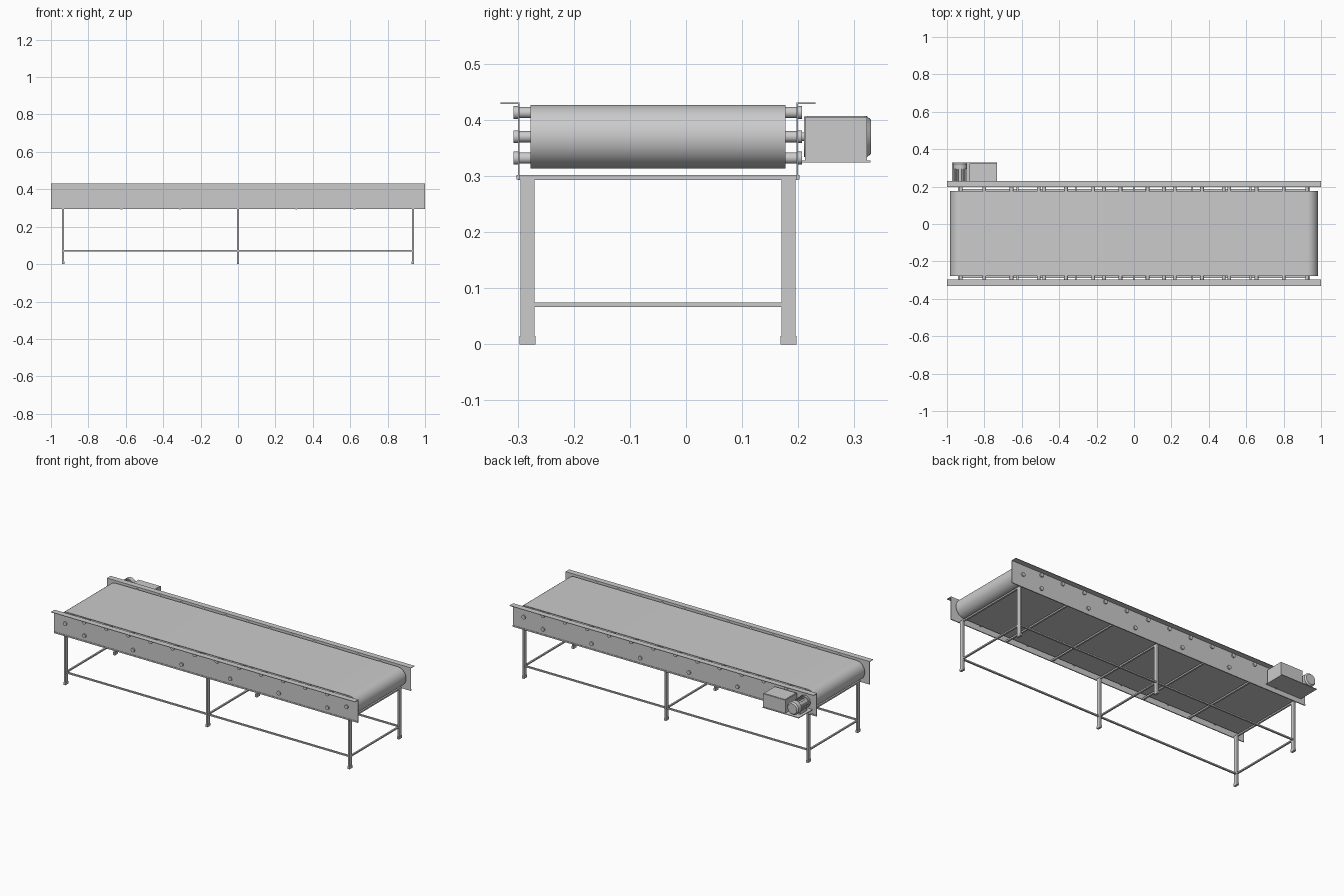
import bpy, bmesh, math
from mathutils import Matrix

if "Cube" in bpy.data.objects:
    bpy.data.objects.remove(bpy.data.objects["Cube"])

YC = -0.05            # centre line of the conveyor bed
ZC = 0.37             # drum axis height


def finish(name, bm, smooth=False):
    bmesh.ops.recalc_face_normals(bm, faces=bm.faces)
    me = bpy.data.meshes.new(name)
    bm.to_mesh(me)
    bm.free()
    ob = bpy.data.objects.new(name, me)
    bpy.context.collection.objects.link(ob)
    if smooth:
        bpy.context.view_layer.objects.active = ob
        ob.select_set(True)
        bpy.ops.object.shade_smooth_by_angle(angle=math.radians(35))
        ob.select_set(False)
    return ob


def box(name, x0, x1, y0, y1, z0, z1, bevel=0):
    bm = bmesh.new()
    bmesh.ops.create_cube(bm, size=1)
    bmesh.ops.scale(bm, vec=(x1 - x0, y1 - y0, z1 - z0), verts=bm.verts)
    bmesh.ops.translate(bm, vec=((x0 + x1) / 2, (y0 + y1) / 2, (z0 + z1) / 2), verts=bm.verts)
    if bevel:
        bmesh.ops.bevel(bm, geom=bm.edges[:], offset=bevel, segments=2, affect='EDGES', profile=0.5)
    return finish(name, bm)


def rod(name, x, z, steps, segs=24):
    """Stack of y-axis cylinders: (y0, y1, r0, r1)."""
    bm = bmesh.new()
    for y0, y1, r0, r1 in steps:
        m = Matrix.Translation((x, (y0 + y1) / 2, z)) @ Matrix.Rotation(-math.pi / 2, 4, 'X')
        bmesh.ops.create_cone(bm, cap_ends=True, segments=segs, radius1=r0, radius2=r1,
                              depth=y1 - y0, matrix=m)
    return finish(name, bm, True)


def extrude_profile(name, pts, x0, x1):
    """Extrude a closed (y, z) profile along x."""
    bm = bmesh.new()
    f = bm.faces.new([bm.verts.new((x0, y, z)) for y, z in pts])
    g = bmesh.ops.extrude_face_region(bm, geom=[f])
    bmesh.ops.translate(bm, vec=(x1 - x0, 0, 0),
                        verts=[v for v in g['geom'] if isinstance(v, bmesh.types.BMVert)])
    return finish(name, bm)


# belt: closed loop with thickness
def loop(r, n=24):
    pts = []
    for cx, a0 in ((0.926, -math.pi / 2), (-0.926, math.pi / 2)):
        for i in range(n + 1):
            a = a0 + math.pi * i / n
            pts.append((cx + r * math.cos(a), ZC + r * math.sin(a)))
    return pts


bm = bmesh.new()
rings = [[bm.verts.new((x, y, z)) for x, z in loop(r)]
         for r, y in ((0.057, -0.277), (0.057, 0.177), (0.053, 0.177), (0.053, -0.277))]
for k in range(4):
    a, b = rings[k], rings[(k + 1) % 4]
    for i in range(len(a)):
        j = (i + 1) % len(a)
        bm.faces.new((a[i], a[j], b[j], b[i]))
finish("belt", bm, True)


# rollers and end drums, with shaft ends poking through the side panels
def roller(name, x, z, r):
    rod(name, x, z, [(YC - 0.257, YC - 0.249, 0.0115, 0.0115), (YC - 0.249, YC + 0.249, 0.01, 0.01),
                     (YC + 0.249, YC + 0.257, 0.0115, 0.0115), (YC - 0.225, YC + 0.225, r, r)])


for s, n in ((-1, "drive_drum"), (1, "tail_drum")):
    roller(n, s * 0.926, ZC, 0.0525)
for i in range(12):
    roller(f"carry_roller_{i}", -0.8 + i * 1.6 / 11, 0.413, 0.0099)
for i in range(6):
    roller(f"return_roller_{i}", -0.8 + i * 0.32, 0.332, 0.0145)

# side panels with outward top flange
for s, n in ((-1, "front"), (1, "back")):
    prof = [(0.2465, 0.295), (0.2495, 0.295), (0.2495, 0.428), (0.2805, 0.428),
            (0.2805, 0.431), (0.2465, 0.431)]
    extrude_profile(f"{n}_side_panel", [(YC + s * y, z) for y, z in prof], -1, 1)
    ya, yb = sorted((YC + s * 0.2465, YC + s * 0.252))
    box(f"{n}_bottom_lip", -1, 1, ya, yb, 0.294, 0.302)

# bed cross bars
for i in range(7):
    x = -0.935 + i * 0.935 / 3
    box(f"bed_cross_bar_{i}", x - 0.005, x + 0.005, YC - 0.249, YC + 0.249, 0.293, 0.302)

# legs, feet and stretchers
for s, n in ((-1, "front"), (1, "back")):
    ya, yb = sorted((YC + s * 0.22, YC + s * 0.245))
    yc = (ya + yb) / 2
    for i, x in enumerate((-0.935, 0, 0.935)):
        box(f"{n}_leg_{i}", x - 0.005, x + 0.005, ya, yb, 0.004, 0.296)
        box(f"{n}_foot_{i}", x - 0.0065, x + 0.0065, ya - 0.0015, yb + 0.0015, 0, 0.015)
    box(f"{n}_stretcher", -0.935, 0.935, yc - 0.005, yc + 0.005, 0.067, 0.075)
for i, x in enumerate((-0.935, 0, 0.935)):
    box(f"leg_cross_bar_{i}", x - 0.005, x + 0.005, YC - 0.225, YC + 0.225, 0.067, 0.075)

# motor on its shelf, with cooling fins and rounded fan cover
box("motor_shelf", -0.972, -0.733, 0.199, 0.329, 0.324, 0.328)
rod("motor", -0.93, ZC, [(0.199, 0.212, 0.008, 0.008), (0.21, 0.222, 0.036, 0.036),
                         (0.222, 0.295, 0.031, 0.031), (0.295, 0.322, 0.037, 0.037),
                         (0.322, 0.33, 0.037, 0.030)], 32)
bm = bmesh.new()
for i in range(20):
    m = (Matrix.Translation((-0.93, 0.2585, ZC)) @ Matrix.Rotation(2 * math.pi * i / 20, 4, 'Y')
         @ Matrix.Translation((0, 0, 0.032)) @ Matrix.Diagonal((0.0025, 0.073, 0.007, 1)))
    bmesh.ops.create_cube(bm, size=1, matrix=m)
finish("motor_fins", bm)
box("motor_foot", -0.955, -0.905, 0.225, 0.29, 0.328, 0.345)

# control box next to the motor
box("control_box", -0.88, -0.733, 0.212, 0.323, 0.328, 0.405)
box("control_box_lid", -0.876, -0.737, 0.216, 0.319, 0.405, 0.407)
